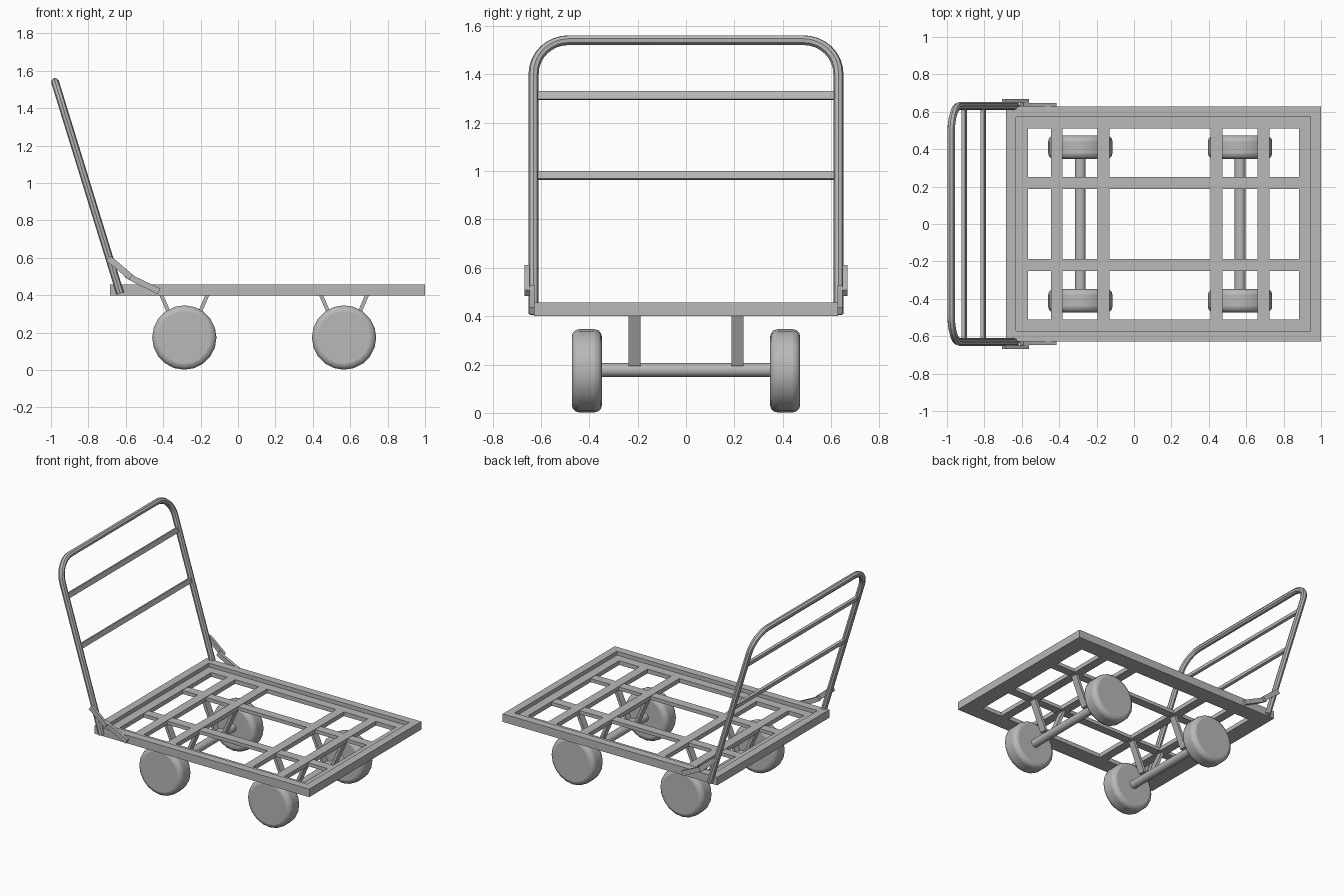
import bpy, bmesh, math
from mathutils import Vector, Matrix

cube = bpy.data.objects.get("Cube")
if cube:
    bpy.data.objects.remove(cube, do_unlink=True)

grey = bpy.data.materials.new("plain grey")
grey.use_nodes = True
colour = (0.48, 0.48, 0.48, 1)
grey.diffuse_color = colour
grey.node_tree.nodes["Principled BSDF"].inputs["Base Color"].default_value = colour


def finish(name, bm, smooth=False, mirror=False):
    """Turn a bmesh into a named object, optionally mirrored across y."""
    bmesh.ops.recalc_face_normals(bm, faces=bm.faces)
    mesh = bpy.data.meshes.new(name)
    bm.to_mesh(mesh)
    bm.free()
    mesh.materials.append(grey)
    obj = bpy.data.objects.new(name, mesh)
    bpy.context.collection.objects.link(obj)
    if mirror:
        mod = obj.modifiers.new("Mirror", 'MIRROR')
        mod.use_axis = (False, True, False)
    if smooth:
        shade(obj)
    return obj


def shade(obj):
    bpy.ops.object.select_all(action='DESELECT')
    obj.select_set(True)
    bpy.context.view_layer.objects.active = obj
    bpy.ops.object.shade_smooth_by_angle(angle=math.radians(40))


def box(name, x, y, z, mirror=False):
    """Box from (min, max) pairs."""
    bm = bmesh.new()
    size = [b - a for a, b in (x, y, z)]
    mid = [(a + b) / 2 for a, b in (x, y, z)]
    bmesh.ops.create_cube(bm, size=1, matrix=Matrix.Translation(mid) @ Matrix.Diagonal((*size, 1)))
    return finish(name, bm, mirror=mirror)


def strip(name, path, width, y0, y1, mirror=True):
    """Flat strip following a path in the xz plane, extruded along y."""
    pts = [Vector(p) for p in path]
    left, right = [], []
    for i, p in enumerate(pts):
        d = (pts[min(i + 1, len(pts) - 1)] - pts[max(i - 1, 0)]).normalized()
        n = Vector((-d.y, d.x)) * width / 2
        left.append(p + n)
        right.append(p - n)
    bm = bmesh.new()
    face = bm.faces.new([bm.verts.new((p.x, y0, p.y)) for p in left + right[::-1]])
    ext = bmesh.ops.extrude_face_region(bm, geom=[face])
    bmesh.ops.translate(bm, vec=(0, y1 - y0, 0),
                        verts=[v for v in ext["geom"] if isinstance(v, bmesh.types.BMVert)])
    return finish(name, bm, mirror=mirror)


def cylinder(name, centre, radius, length, sides, mirror=False):
    """Cylinder lying along y."""
    bm = bmesh.new()
    bmesh.ops.create_cone(bm, cap_ends=True, segments=sides, radius1=radius, radius2=radius,
                          depth=length, matrix=Matrix.Translation(centre) @ Matrix.Rotation(math.pi / 2, 4, 'X'))
    return finish(name, bm, smooth=True, mirror=mirror)


# Deck frame: an L-shaped section carried round a rectangle
BASE, LEDGE, RIM = 0.40, 0.43, 0.457
section = [(0, BASE), (0, RIM), (0.055, RIM), (0.055, LEDGE), (0.117, LEDGE), (0.117, BASE)]
bm = bmesh.new()
rings = []
for inset, z in section:
    hx, hy = 0.842 - inset, 0.628 - inset
    rings.append([bm.verts.new((0.157 + sx * hx, sy * hy, z))
                  for sx, sy in ((-1, -1), (1, -1), (1, 1), (-1, 1))])
for a, b in zip(rings, rings[1:] + rings[:1]):
    for i in range(4):
        j = (i + 1) % 4
        bm.faces.new((a[i], a[j], b[j], b[i]))
finish("deck_frame", bm)

# Deck slats
for i, x in enumerate((-0.413, -0.163, 0.442, 0.692)):
    box(f"cross_slat_{i + 1}", (x - 0.032, x + 0.032), (-0.512, 0.512), (BASE, LEDGE))
box("long_slats", (-0.57, 0.884), (0.188, 0.25), (BASE + 0.002, LEDGE - 0.003), mirror=True)

# Wheel sets: wheels, axle and splayed brackets
for end, x in (("rear", -0.287), ("front", 0.567)):
    wheels = cylinder(f"{end}_wheels", (x, 0.41, 0.174), 0.172, 0.124, 20, mirror=True)
    bevel = wheels.modifiers.new("Rounded rim", 'BEVEL')
    bevel.width = 0.03
    bevel.segments = 3
    bevel.limit_method = 'ANGLE'
    bevel.angle_limit = math.radians(40)
    cylinder(f"{end}_axle", (x, 0, 0.177), 0.029, 0.72, 16)
    strip(f"{end}_axle_brackets",
          [(x - 0.127, 0.41), (x - 0.036, 0.2), (x + 0.036, 0.2), (x + 0.127, 0.41)],
          0.02, 0.188, 0.238)

# Push handle: one bent tube leaning back
foot, top = Vector((-0.63, 0, 0.41)), Vector((-0.978, 0, 1.541))
lean = top - foot
length = lean.length
lean.normalize()
HALF, BEND = 0.63, 0.145
side = [(HALF, 0)]
for k in range(9):
    a = math.pi / 2 * k / 8
    side.append((HALF - BEND + BEND * math.cos(a), length - BEND + BEND * math.sin(a)))
outline = side + [(-y, s) for y, s in reversed(side)]
curve = bpy.data.curves.new("push_handle_path", 'CURVE')
curve.dimensions = '3D'
curve.bevel_depth = 0.021
curve.bevel_resolution = 2
curve.use_fill_caps = True
spline = curve.splines.new('POLY')
spline.points.add(len(outline) - 1)
for point, (y, s) in zip(spline.points, outline):
    p = foot + lean * s
    point.co = (p.x, y, p.z, 1)
curve.materials.append(grey)
handle = bpy.data.objects.new("push_handle", curve)
bpy.context.collection.objects.link(handle)
bpy.ops.object.select_all(action='DESELECT')
handle.select_set(True)
bpy.context.view_layer.objects.active = handle
bpy.ops.object.convert(target='MESH')
shade(bpy.context.view_layer.objects.active)

# Handle rungs, tilted with the handle
for label, z in (("lower", 0.982), ("upper", 1.312)):
    p = foot + lean * ((z - foot.z) / lean.z)
    d = lean * 0.017
    strip(f"{label}_rung", [(p.x - d.x, p.z - d.z), (p.x + d.x, p.z + d.z)],
          0.018, -0.62, 0.62, mirror=False)

# Folding braces between handle and deck
strip("upper_brace_links", [(-0.695, 0.597), (-0.665, 0.575), (-0.572, 0.496)], 0.034, 0.648, 0.667)
strip("lower_brace_links", [(-0.6, 0.512), (-0.555, 0.485), (-0.422, 0.421)], 0.032, 0.627, 0.648)
